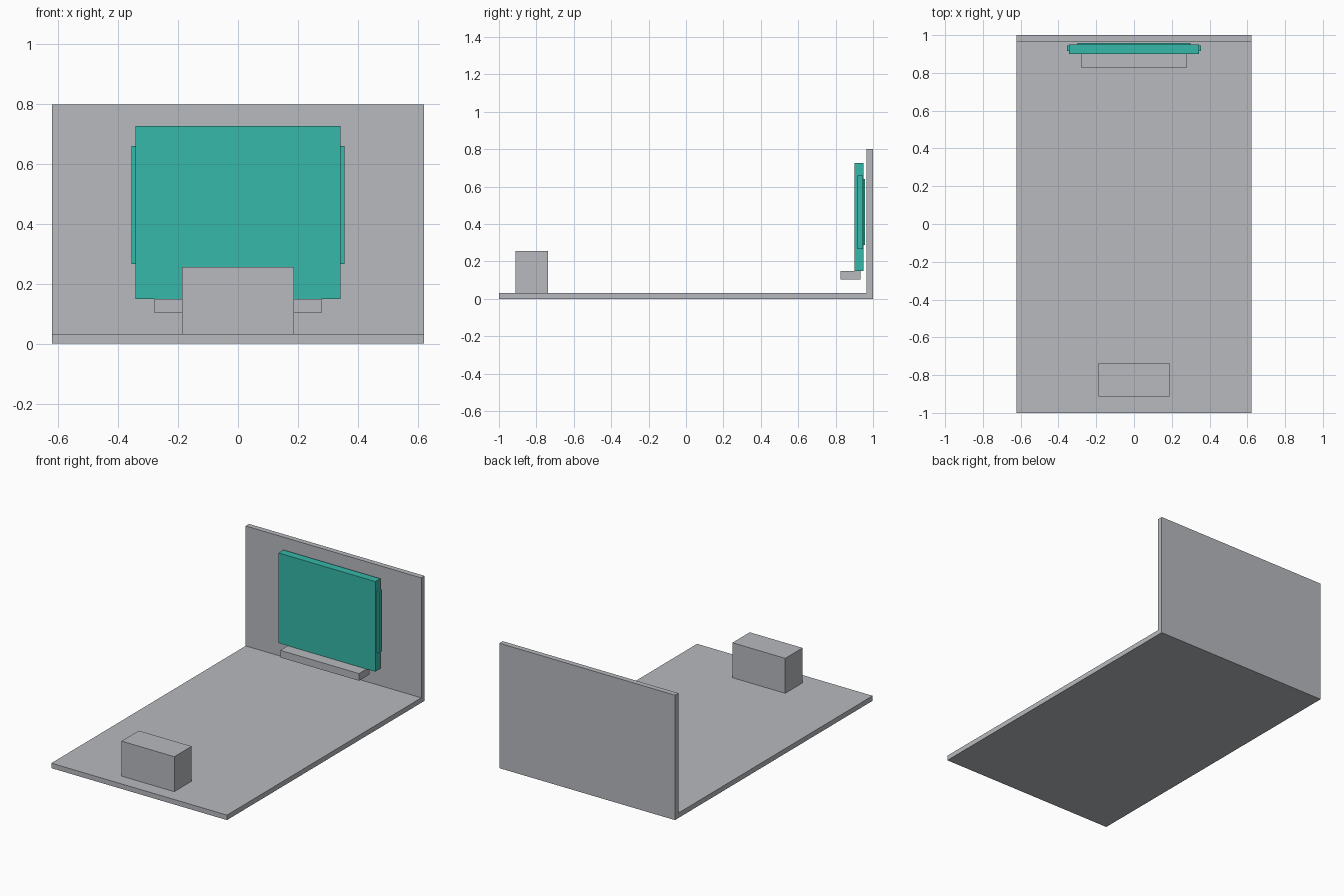
import bpy
import bmesh

if "Cube" in bpy.data.objects:
    bpy.data.objects.remove(bpy.data.objects["Cube"])


def material(name, rgb):
    m = bpy.data.materials.new(name)
    m.diffuse_color = (*rgb, 1.0)
    m.use_nodes = True
    m.node_tree.nodes["Principled BSDF"].inputs["Base Color"].default_value = m.diffuse_color
    return m


grey = material("light_grey", (0.474, 0.491, 0.521))
teal = material("teal", (0.036, 0.479, 0.392))


def prism(name, profile, half_width, mat):
    """Extrude a closed (y, z) profile across x, centred on x = 0."""
    bm = bmesh.new()
    face = bm.faces.new([bm.verts.new((-half_width, y, z)) for y, z in profile])
    ext = bmesh.ops.extrude_face_region(bm, geom=[face])
    verts = [v for v in ext["geom"] if isinstance(v, bmesh.types.BMVert)]
    bmesh.ops.translate(bm, verts=verts, vec=(2 * half_width, 0, 0))
    bmesh.ops.recalc_face_normals(bm, faces=bm.faces)
    mesh = bpy.data.meshes.new(name)
    bm.to_mesh(mesh)
    bm.free()
    mesh.materials.append(mat)
    ob = bpy.data.objects.new(name, mesh)
    bpy.context.collection.objects.link(ob)
    return ob


def box(name, half_width, y0, y1, z0, z1, mat):
    return prism(name, [(y0, z0), (y1, z0), (y1, z1), (y0, z1)], half_width, mat)


# Floor and back wall as one L-shaped shell
prism("floor_and_wall",
      [(-1, 0), (1, 0), (1, 0.8), (0.966, 0.8), (0.966, 0.032), (-1, 0.032)],
      0.622, grey)

# Block standing near the front edge
box("front_block", 0.187, -0.912, -0.737, 0.032, 0.256, grey)

# Ledge below the screen
box("ledge", 0.279, 0.826, 0.933, 0.103, 0.149, grey)

# Screen slab with its thin back plate
box("screen", 0.343, 0.90, 0.95, 0.15, 0.727, teal)
box("screen_back_plate", 0.30, 0.95, 0.957, 0.288, 0.64, teal)

# Slim bars on both sides of the screen
for side, name in ((-1, "left_side_bar"), (1, "right_side_bar")):
    bar = box(name, 0.0065, 0.917, 0.946, 0.266, 0.66, teal)
    bar.location.x = side * 0.3495
